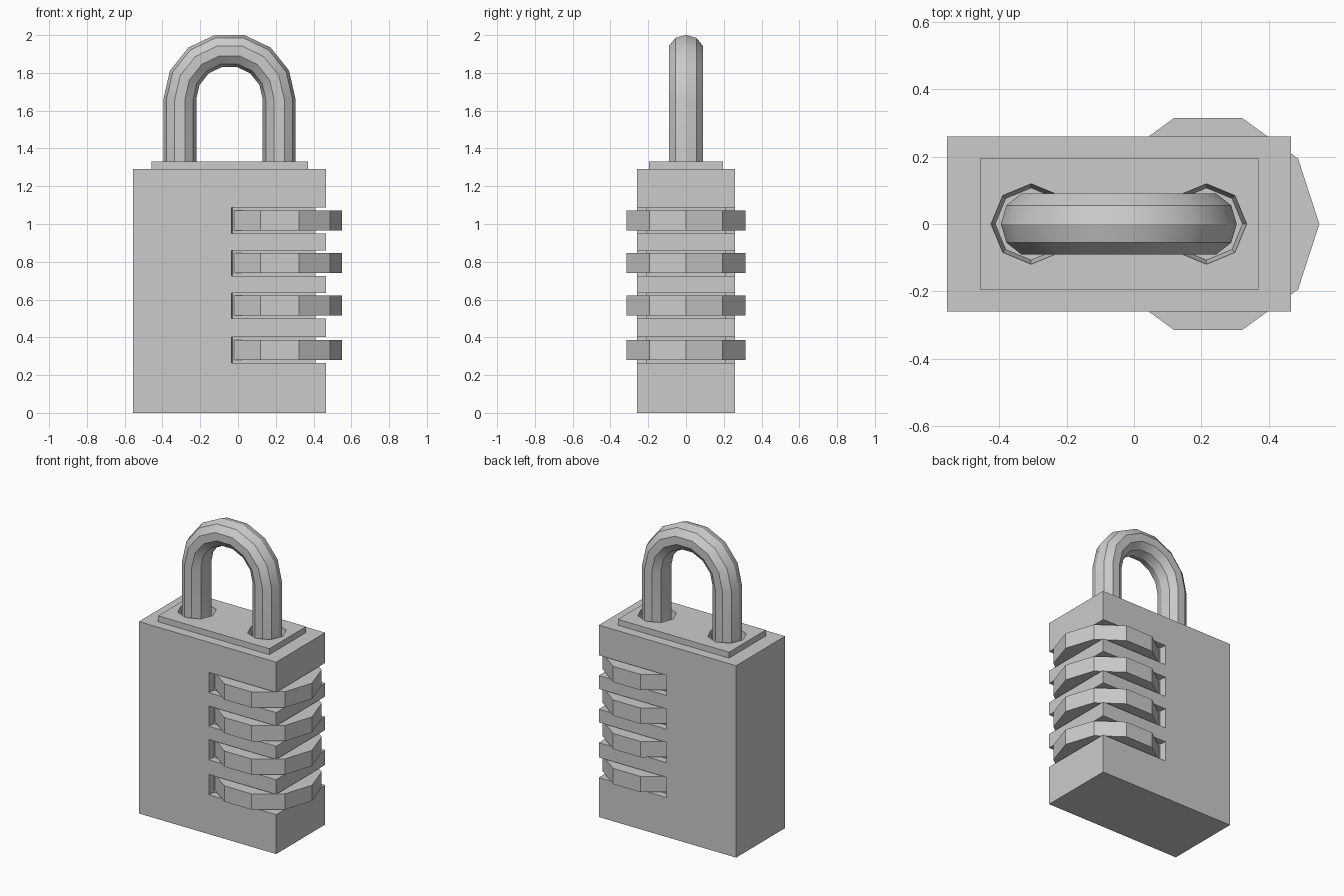
import bpy
from math import sin, cos, pi

if "Cube" in bpy.data.objects:
    bpy.data.objects.remove(bpy.data.objects["Cube"])


def make(name, verts, faces):
    mesh = bpy.data.meshes.new(name)
    mesh.from_pydata(verts, [], faces)
    obj = bpy.data.objects.new(name, mesh)
    bpy.context.collection.objects.link(obj)
    return obj


def loft(name, rings):
    """Closed solid skinned through a list of equal-length rings."""
    n = len(rings[0])
    faces = [list(range(n))[::-1], list(range((len(rings) - 1) * n, len(rings) * n))]
    for r in range(len(rings) - 1):
        for i in range(n):
            j = (i + 1) % n
            faces.append([r * n + i, r * n + j, (r + 1) * n + j, (r + 1) * n + i])
    return make(name, [p for ring in rings for p in ring], faces)


def prism(name, outline, z0, z1):
    return loft(name, [[(x, y, z) for x, y in outline] for z in (z0, z1)])


def rect(x0, x1, y):
    return [(x0, -y), (x1, -y), (x1, y), (x0, y)]


def ngon(n, cx, r):
    return [(cx + r * cos(2 * pi * i / n), r * sin(2 * pi * i / n)) for i in range(n)]


def cut(target, cutter):
    cutter.hide_render = True
    cutter.hide_viewport = False
    cutter.display_type = 'WIRE'
    mod = target.modifiers.new(cutter.name, 'BOOLEAN')
    mod.operation = 'DIFFERENCE'
    mod.solver = 'EXACT'
    mod.object = cutter


# Case and raised top plate
case = prism("case", rect(-0.555, 0.466, 0.26), 0, 1.29)
plate = prism("top_plate", rect(-0.457, 0.37, 0.195), 1.285, 1.33)

# Number dials, each in a groove that wraps three sides of the case
groove = [(-0.04, -0.3), (0.6, -0.3), (0.6, 0.3), (-0.04, 0.3),
          (-0.03, 0.213), (0.41, 0.213), (0.41, -0.213), (-0.03, -0.213)]
for k, z in enumerate((0.333, 0.568, 0.793, 1.019)):
    cut(case, prism(f"groove_cutter_{k + 1}", groove, z - 0.068, z + 0.068))
    prism(f"dial_{k + 1}", ngon(10, 0.22, 0.33), z - 0.053, z + 0.053)

# Tapered eight-sided shackle sockets
for side, x in (("left", -0.305), ("right", 0.215)):
    rings = [[(px, py, z) for px, py in ngon(8, x, r)]
             for z, r in ((1.25, 0.107), (1.32, 0.119), (1.36, 0.12))]
    socket = loft(f"socket_cutter_{side}", rings)
    cut(case, socket)
    cut(plate, socket)

# Shackle: ten-sided bar swept up, over a seven-segment arch and down
cx, cz, arch, steps = -0.045, 1.66, 0.263, 7
path = [(cx - arch, 1.24, pi)]
path += [(cx + arch * cos(a), cz + arch * sin(a), a)
         for a in (pi - pi * i / steps for i in range(steps + 1))]
path.append((cx + arch, 1.24, 0))
section = [(0.087 * cos(2 * pi * i / 10), 0.0945 * sin(2 * pi * i / 10)) for i in range(10)]
shackle = loft("shackle", [[(x + u * cos(a), v, z + u * sin(a)) for u, v in section]
                           for x, z, a in path])

# Consistent outward normals, smooth bends with crisp long edges on the shackle
for obj in bpy.context.collection.objects:
    bpy.ops.object.select_all(action='DESELECT')
    obj.select_set(True)
    bpy.context.view_layer.objects.active = obj
    bpy.ops.object.mode_set(mode='EDIT')
    bpy.ops.mesh.select_all(action='SELECT')
    bpy.ops.mesh.normals_make_consistent(inside=False)
    bpy.ops.object.mode_set(mode='OBJECT')
bpy.ops.object.select_all(action='DESELECT')
shackle.select_set(True)
bpy.context.view_layer.objects.active = shackle
bpy.ops.object.shade_smooth_by_angle(angle=pi / 6)
